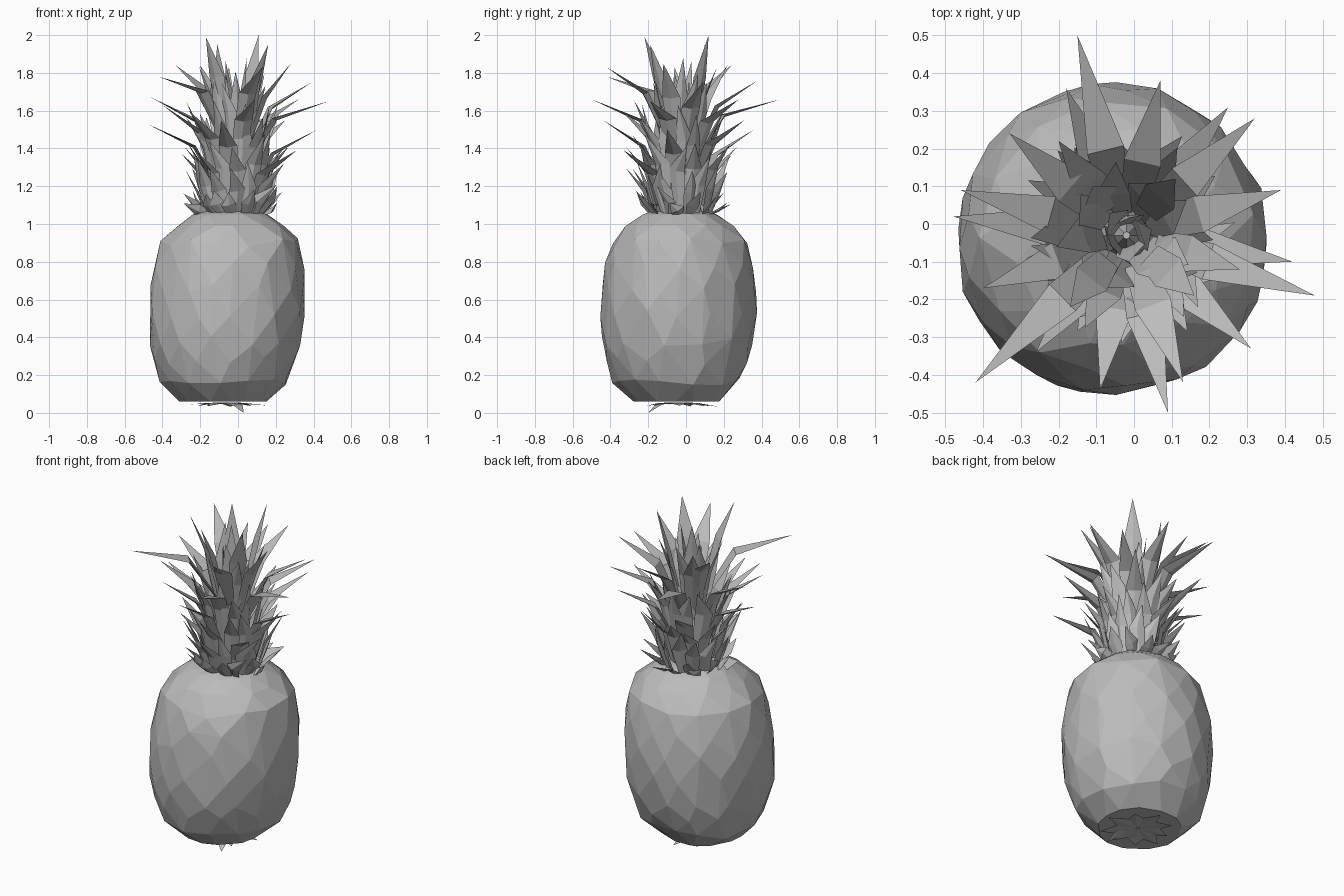
import bpy, bmesh, math, random
from mathutils import Vector

random.seed(7)
cube = bpy.data.objects.get("Cube")
if cube:
    bpy.data.objects.remove(cube)

grey = bpy.data.materials.new("plain grey")
grey.use_nodes = True
grey.diffuse_color = (0.5, 0.5, 0.5, 1)
grey.node_tree.nodes["Principled BSDF"].inputs["Base Color"].default_value = (0.5, 0.5, 0.5, 1)


def finish(bm, name):
    bmesh.ops.recalc_face_normals(bm, faces=bm.faces)
    mesh = bpy.data.meshes.new(name)
    bm.to_mesh(mesh)
    bm.free()
    mesh.materials.append(grey)
    obj = bpy.data.objects.new(name, mesh)
    bpy.context.collection.objects.link(obj)


def polar(centre, radius, angle, z):
    return Vector((centre[0] + radius * math.cos(angle), centre[1] + radius * math.sin(angle), z))


def jitter(amount):
    return random.uniform(-amount, amount)


def blade(bm, root, bend, tip, width, facing, fold=0.15):
    """Folded leaf: narrower root, wide bend, pointed tip; the ridge points along facing."""
    side = (tip - root).cross(facing).normalized()
    rings = []
    for point, w, direction in ((root, width * 0.7, bend - root), (bend, width, tip - root)):
        ridge = side.cross(direction).normalized()
        rings.append([bm.verts.new(point + side * w / 2),
                      bm.verts.new(point + ridge * w * fold),
                      bm.verts.new(point - side * w / 2)])
    end = bm.verts.new(tip)
    low, high = rings
    for i in range(3):
        j = (i + 1) % 3
        bm.faces.new((low[i], low[j], high[j], high[i]))
        bm.faces.new((high[i], high[j], end))
    bm.faces.new(low[::-1])


# Faceted fruit: hull of staggered, jittered rings, leaning a little
PROFILE = [(0.06, 0.23), (0.16, 0.335), (0.27, 0.375), (0.38, 0.4), (0.52, 0.41),
           (0.66, 0.408), (0.78, 0.393), (0.9, 0.358), (0.99, 0.285), (1.05, 0.2), (1.07, 0.14)]
SIDES = 13
bm = bmesh.new()
for row, (z, r) in enumerate(PROFILE):
    centre = (-0.08 + 0.04 * z, -0.05 + 0.015 * z)
    wobble = 0.025 if 0 < row < len(PROFILE) - 3 else 0
    for i in range(SIDES):
        a = math.tau * (i + row * 0.5 + jitter(0.2)) / SIDES
        bm.verts.new(polar(centre, r * 1.01 + jitter(0.006), a, z + jitter(wobble)))
bmesh.ops.convex_hull(bm, input=bm.verts)
loose = [v for v in bm.verts if not v.link_faces]
bmesh.ops.delete(bm, geom=loose, context="VERTS")
bmesh.ops.dissolve_limit(bm, angle_limit=math.radians(5), verts=bm.verts, edges=bm.edges)
finish(bm, "fruit_body")

# Core hidden in the leaves
CROWN = (-0.02, -0.03)
bm = bmesh.new()
bmesh.ops.create_cone(bm, cap_ends=True, segments=8, radius1=0.12, radius2=0.01, depth=0.6)
bmesh.ops.translate(bm, verts=bm.verts, vec=(*CROWN, 1.33))
finish(bm, "crown_core")

# Leaf tiers: name, count, (height, radius) of root, bend and tip, width
TIERS = [
    ("collar_leaves", 16, (1.05, 0.15), (1.1, 0.2), (1.16, 0.26), 0.08),
    ("lower_leaves", 15, (1.06, 0.15), (1.19, 0.19), (1.32, 0.26), 0.085),
    ("middle_leaves", 14, (1.1, 0.13), (1.29, 0.18), (1.42, 0.28), 0.09),
    ("upper_leaves", 13, (1.2, 0.11), (1.43, 0.16), (1.6, 0.24), 0.1),
    ("inner_leaves", 9, (1.35, 0.06), (1.6, 0.11), (1.78, 0.17), 0.1),
    ("heart_leaves", 5, (1.4, 0.02), (1.62, 0.04), (1.82, 0.07), 0.09),
]
for tier, (name, count, root, bend, tip, width) in enumerate(TIERS):
    bm = bmesh.new()
    for i in range(count):
        a = math.tau * (i + tier * 0.4 + jitter(0.25)) / count
        stretch = jitter(0.06)
        blade(bm, polar(CROWN, root[1], a, root[0]),
              polar(CROWN, bend[1], a + jitter(0.12), bend[0] + stretch / 2),
              polar(CROWN, tip[1] + jitter(0.03), a + jitter(0.2), tip[0] + stretch),
              width, polar((0, 0), 1, a + jitter(0.4), 0))
    finish(bm, name)

# Long leaves rising steeply, then arching out to chosen tips
TIPS = [(-.48, .02, 1.53), (-.46, .09, 1.67), (-.42, -.42, 1.78), (-.15, .5, 1.66),
        (.09, -.5, 1.66), (.48, -.19, 1.65), (.42, -.1, 1.5), (.39, .09, 1.75),
        (.07, .38, 1.76), (.25, .31, 1.55), (.32, .28, 1.66), (.31, -.33, 1.39),
        (.13, -.42, 1.83), (-.09, -.44, 1.55), (-.26, -.34, 1.6), (-.4, -.17, 1.63),
        (-.33, .24, 1.84), (-.18, .36, 1.5), (.28, -.12, 1.85), (-.17, -.22, 1.99),
        (.11, .12, 2), (-.11, .1, 1.95), (.16, -.19, 1.95), (-.2, .22, 1.84)]
bm = bmesh.new()
for x, y, z in TIPS:
    away = Vector((x - CROWN[0], y - CROWN[1], 0))
    reach = away.length
    a = math.atan2(away.y, away.x)
    drop = 0.31 - 0.42 * reach
    blade(bm, polar(CROWN, 0.08, a, z - drop - 0.24),
          polar(CROWN, 0.08 + 0.28 * reach, a, z - drop),
          Vector((x, y, z)), 0.1, away)
finish(bm, "long_leaves")

# Dry star of flat leaflets under the fruit
BASE = (-0.06, -0.04)
DOWN = Vector((0, 0, -1))
bm = bmesh.new()
for i in range(9):
    a = math.tau * (i + jitter(0.2)) / 9
    blade(bm, polar(BASE, 0.01, a, 0.056), polar(BASE, 0.1, a, 0.052),
          polar(BASE, 0.19 + jitter(0.03), a, 0.042 + jitter(0.012)), 0.1, DOWN, 0.05)
blade(bm, Vector((-0.03, -0.1, 0.055)), Vector((0, -0.15, 0.04)), Vector((0.03, -0.2, 0)),
      0.06, DOWN, 0.05)
finish(bm, "base_leaflets")
